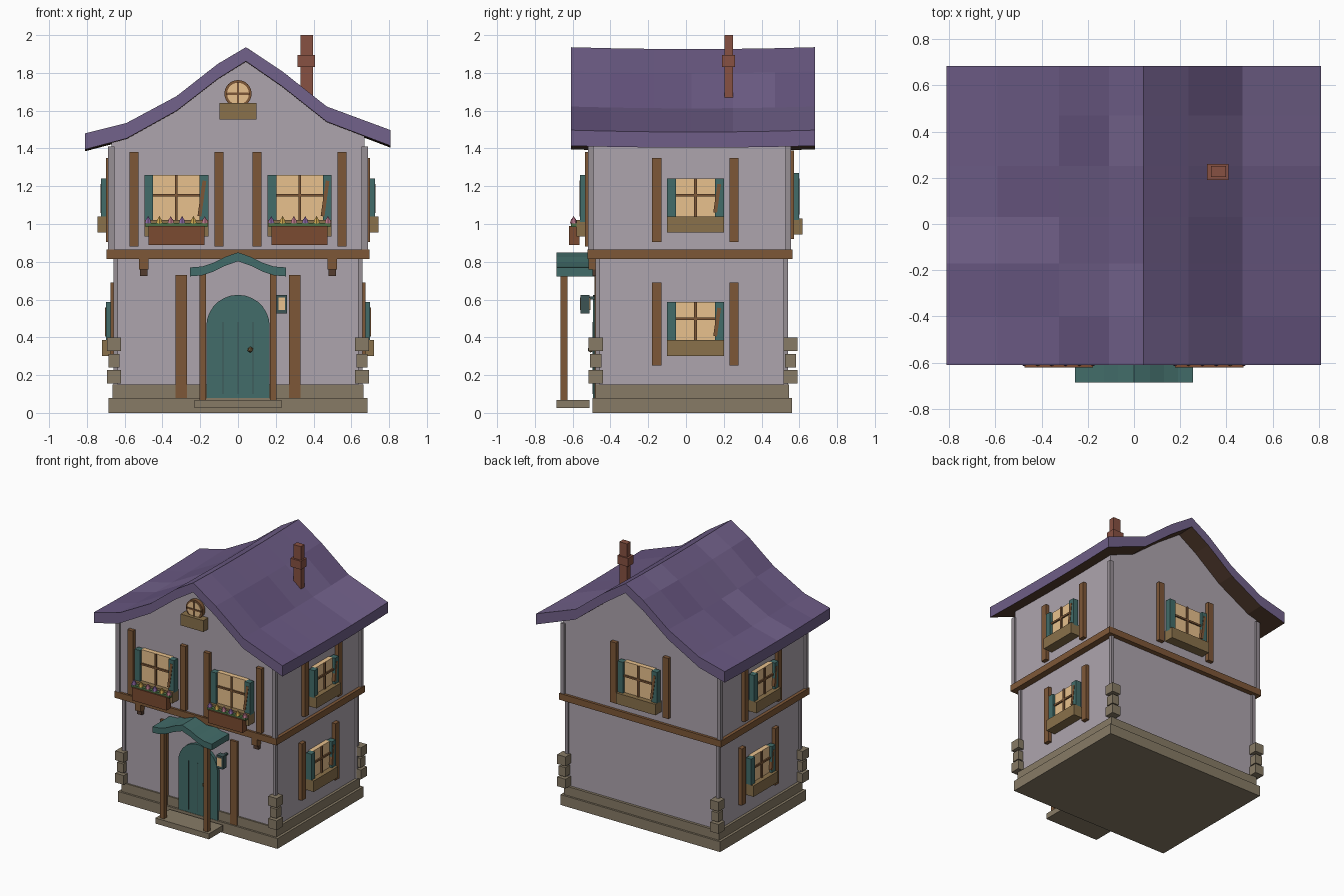
import bpy, bmesh, math, random
from mathutils import Matrix, Vector

if "Cube" in bpy.data.objects:
    bpy.data.objects.remove(bpy.data.objects["Cube"])

random.seed(4)


def material(name, r, g, b):
    m = bpy.data.materials.new(name)
    m.diffuse_color = (*[(c / 255) ** 2.2 for c in (r, g, b)], 1)
    m.use_nodes = True
    m.node_tree.nodes["Principled BSDF"].inputs["Base Color"].default_value = m.diffuse_color
    return m


WALL = material("plaster", 172, 163, 172)
TRIM = material("corner_plaster", 150, 142, 148)
WOOD = material("wood", 125, 88, 58)
SILL = material("sill_wood", 136, 112, 76)
STONE = material("stone", 134, 122, 102)
TEAL = material("teal_paint", 68, 108, 105)
DARK = material("dark_metal", 62, 84, 84)
GLASS = material("lit_glass", 232, 192, 140)
BRICK = material("brick", 134, 82, 68)
PLANTER = material("planter_wood", 122, 76, 52)
UNDER = material("eave_wood", 84, 62, 50)
ROOF = [material("slate_%d" % i, 106 + d, 90 + d, 130 + d) for i, d in enumerate((-5, 0, 4, 8))]
PETALS = [material("petal_purple", 140, 105, 165), material("petal_yellow", 205, 165, 80),
          material("petal_pink", 190, 120, 140)]
LEAF = material("leaf", 80, 112, 70)


def finish(name, bm, mats, M=Matrix()):
    bmesh.ops.transform(bm, matrix=M, verts=bm.verts)
    bmesh.ops.recalc_face_normals(bm, faces=bm.faces)
    me = bpy.data.meshes.new(name)
    bm.to_mesh(me)
    bm.free()
    for m in mats:
        me.materials.append(m)
    ob = bpy.data.objects.new(name, me)
    bpy.context.collection.objects.link(ob)
    return ob


def box(name, x, y, z, mat, M=Matrix(), tilt=0):
    """Box from (min, max) ranges, optionally tilted in the facade plane."""
    bm = bmesh.new()
    bmesh.ops.create_cube(bm, size=1)
    c = [(a + b) / 2 for a, b in (x, y, z)]
    s = [abs(b - a) for a, b in (x, y, z)]
    L = Matrix.Translation(c) @ Matrix.Rotation(tilt, 4, 'Y') @ Matrix.Diagonal((*s, 1))
    return finish(name, bm, [mat], M @ L)


def prism(name, profile, y0, y1, mat, M=Matrix()):
    """Extrude an x-z outline along y."""
    bm = bmesh.new()
    f = bm.faces.new([bm.verts.new((x, y0, z)) for x, z in profile])
    ext = bmesh.ops.extrude_face_region(bm, geom=[f])['geom']
    bmesh.ops.translate(bm, vec=(0, y1 - y0, 0), verts=[v for v in ext if isinstance(v, bmesh.types.BMVert)])
    return finish(name, bm, [mat], M)


def cylinder(name, center, r, depth, mat, seg=20, r2=None, axis='Y'):
    bm = bmesh.new()
    bmesh.ops.create_cone(bm, cap_ends=True, segments=seg, radius1=r, radius2=r if r2 is None else r2, depth=depth)
    R = Matrix.Rotation(math.pi / 2, 4, 'X') if axis == 'Y' else Matrix()
    return finish(name, bm, [mat], Matrix.Translation(center) @ R)


# Stone plinth and lower storey
box("plinth_lower", (-.685, .685), (-.495, .56), (0, .08), STONE)
box("plinth_upper", (-.665, .665), (-.48, .545), (.08, .15), STONE)
box("lower_wall", (-.645, .645), (-.468, .525), (.14, .84), WALL)
box("floor_beam", (-.695, .695), (-.522, .563), (.815, .865), WOOD)

# Roof cross-section: x, top z, bottom z
SECTION = [(-.81, 1.48, 1.395), (-.59, 1.535, 1.453), (-.325, 1.677, 1.60), (-.108, 1.847, 1.768),
           (.042, 1.936, 1.862), (.235, 1.808, 1.728), (.47, 1.622, 1.542), (.808, 1.497, 1.414)]

# Upper storey with gables that follow the roof underside
gable = [(x, b + .02) for x, t, b in SECTION[1:-1]]
prism("upper_wall", [(-.67, .85), (-.67, 1.45)] + gable + [(.67, 1.48), (.67, .85)], -.505, .543, WALL)

# Curved roof with patches of slate
ys = [-.61, -.40, -.17, .03, .25, .47, .683]
bm = bmesh.new()
grid = []
for y in ys:
    sag = .01 * (1 - ((y - .035) / .65) ** 2)
    grid.append([[bm.verts.new((x, y, z - sag)) for z in (t, b)] for x, t, b in SECTION])
n = len(SECTION)
for j in range(len(ys) - 1):
    a, c = grid[j], grid[j + 1]
    for i in range(n - 1):
        f = bm.faces.new((a[i][0], a[i + 1][0], c[i + 1][0], c[i][0]))
        f.material_index = random.choice((0, 1, 1, 2, 3))
        f = bm.faces.new((a[i][1], c[i][1], c[i + 1][1], a[i + 1][1]))
        f.material_index = 4
    for i in (0, n - 1):
        bm.faces.new((a[i][0], c[i][0], c[i][1], a[i][1])).material_index = 2
for g in (grid[0], grid[-1]):
    for i in range(n - 1):
        bm.faces.new((g[i][0], g[i][1], g[i + 1][1], g[i + 1][0])).material_index = 3
finish("roof", bm, ROOF + [UNDER])

# Chimney
box("chimney_stack", (.332, .397), (.204, .25), (1.64, 2.0), BRICK)
box("chimney_collar", (.316, .408), (.19, .26), (1.83, 1.895), BRICK)

# Corner posts and quoins
for sx in (-1, 1):
    for front in (True, False):
        tag = ("left" if sx < 0 else "right") + ("_front" if front else "_back")
        ylo = (-.48, -.455) if front else (.515, .54)
        yup = (-.52, -.49) if front else (.527, .557)
        box("lower_corner_" + tag, (sx * .635, sx * .66), ylo, (.15, .82), TRIM)
        box("upper_corner_" + tag, (sx * .655, sx * .687), yup, (.865, 1.41), TRIM)
        yq = (-.515, -.44) if front else (.515, .59)
        for k, z in enumerate((.155, .24, .328)):
            d = .008 if k == 1 else 0
            box("quoin_" + tag, (sx * (.62 + d), sx * (.693 - d)), (yq[0] + d, yq[1] - d), (z, z + .072), STONE)


def window(name, x, y, angle, z0, z1, w, posts):
    """Window facing -y in local space: glass, bars, shutters, sill and side timbers."""
    M = Matrix.Translation((x, y, 0)) @ Matrix.Rotation(math.radians(angle), 4, 'Z')
    h = w / 2
    box(name + "_glass", (-h + .045, h - .045), (-.035, 0), (z0, z1), GLASS, M)
    box(name + "_mullion", (-.007, .007), (-.045, -.03), (z0, z1), WOOD, M)
    zm = (z0 + z1) / 2 + .012
    box(name + "_transom", (-h + .045, h - .045), (-.045, -.03), (zm - .007, zm + .007), WOOD, M)
    for s in (-1, 1):
        box(name + "_shutter", (s * (h - .047), s * h), (-.055, -.01), (z0 - .01, z1), TEAL, M)
        p = h + .055
        box(name + "_timber", (s * (p - .024), s * (p + .024)), (-.03, 0), posts, WOOD, M)
    box(name + "_brace", (h - .045, h - .025), (-.058, -.02), (z0 + .02, z1 - .03), WOOD, M, .14)
    box(name + "_sill", (-h, h), (-.075, 0), (z0 - .085, z0), SILL, M)


for side, s in (("left", -1), ("right", 1)):
    window("upper_%s_window" % side, s * .67, .05, 90 * s, 1.04, 1.242, .30, (.905, 1.35))
    window("lower_%s_window" % side, s * .645, .05, 90 * s, .385, .587, .30, (.25, .69))
    window("front_%s_window" % side, s * .326, -.505, 0, 1.02, 1.26, .34, (.88, 1.38))
    # Flower box
    cx = s * .326
    box("flower_box_" + side, (cx - .148, cx + .148), (-.62, -.565), (.89, .99), PLANTER)
    box("flower_leaves_" + side, (cx - .165, cx + .165), (-.61, -.575), (.985, 1.005), LEAF)
    for k in range(6):
        fx = cx - .15 + k * .06
        cylinder("flower_" + side, (fx, -.595, 1.015), .02, .025, PETALS[k % 3], 6, .012, 'Z')
        cylinder("flower_tip_" + side, (fx, -.595, 1.033), .012, .02, PETALS[k % 3], 6, 0, 'Z')
    # Beam bracket and ground-floor timber
    box("bracket_top_" + side, (s * .475, s * .525), (-.515, -.46), (.76, .82), WOOD)
    box("bracket_foot_" + side, (s * .48, s * .52), (-.495, -.46), (.725, .765), UNDER)
    box("front_timber_" + side, (s * .27, s * .33), (-.485, -.46), (.08, .73), WOOD)
    # Porch post
    box("porch_post_" + side, (s * .17, s * .205), (-.665, -.628), (.065, .76), WOOD)
window("back_window", 0, .543, 180, 1.03, 1.27, .34, (.92, 1.39))

# Round attic window
cylinder("attic_window_ring", (0, -.515, 1.69), .072, .04, WOOD, 24)
cylinder("attic_window_glass", (0, -.518, 1.69), .058, .042, GLASS, 24)
box("attic_mullion", (-.006, .006), (-.545, -.53), (1.63, 1.75), WOOD)
box("attic_transom", (-.06, .06), (-.545, -.53), (1.684, 1.696), WOOD)
box("attic_sill", (-.098, .098), (-.565, -.50), (1.552, 1.64), SILL)

# Arched door
arch = [(.168 * math.cos(math.pi * k / 14), .457 + .168 * math.sin(math.pi * k / 14)) for k in range(15)]
prism("door", [(.168, .08)] + arch + [(-.168, .08)], -.492, -.46, TEAL)
for x in (-.08, 0, .08):
    box("door_groove", (x - .003, x + .003), (-.495, -.48), (.10, .48), DARK)
bm = bmesh.new()
bmesh.ops.create_icosphere(bm, subdivisions=1, radius=.016)
finish("door_knob", bm, [SILL], Matrix.Translation((.065, -.505, .335)))

# Porch roof and step
half = [(0, .85), (.07, .825), (.13, .795), (.19, .775), (.255, .77)]
top = [(-x, z) for x, z in half[:0:-1]] + half
prism("porch_roof", top + [(x, z - .047) for x, z in reversed(top)], -.685, -.475, TEAL)
box("porch_step", (-.23, .23), (-.685, -.51), (.025, .068), STONE)

# Wall lantern
box("lantern_case", (.205, .26), (-.558, -.51), (.525, .625), DARK)
box("lantern_glass", (.215, .25), (-.562, -.505), (.545, .61), GLASS)
box("lantern_arm", (.225, .24), (-.515, -.46), (.60, .615), DARK)
